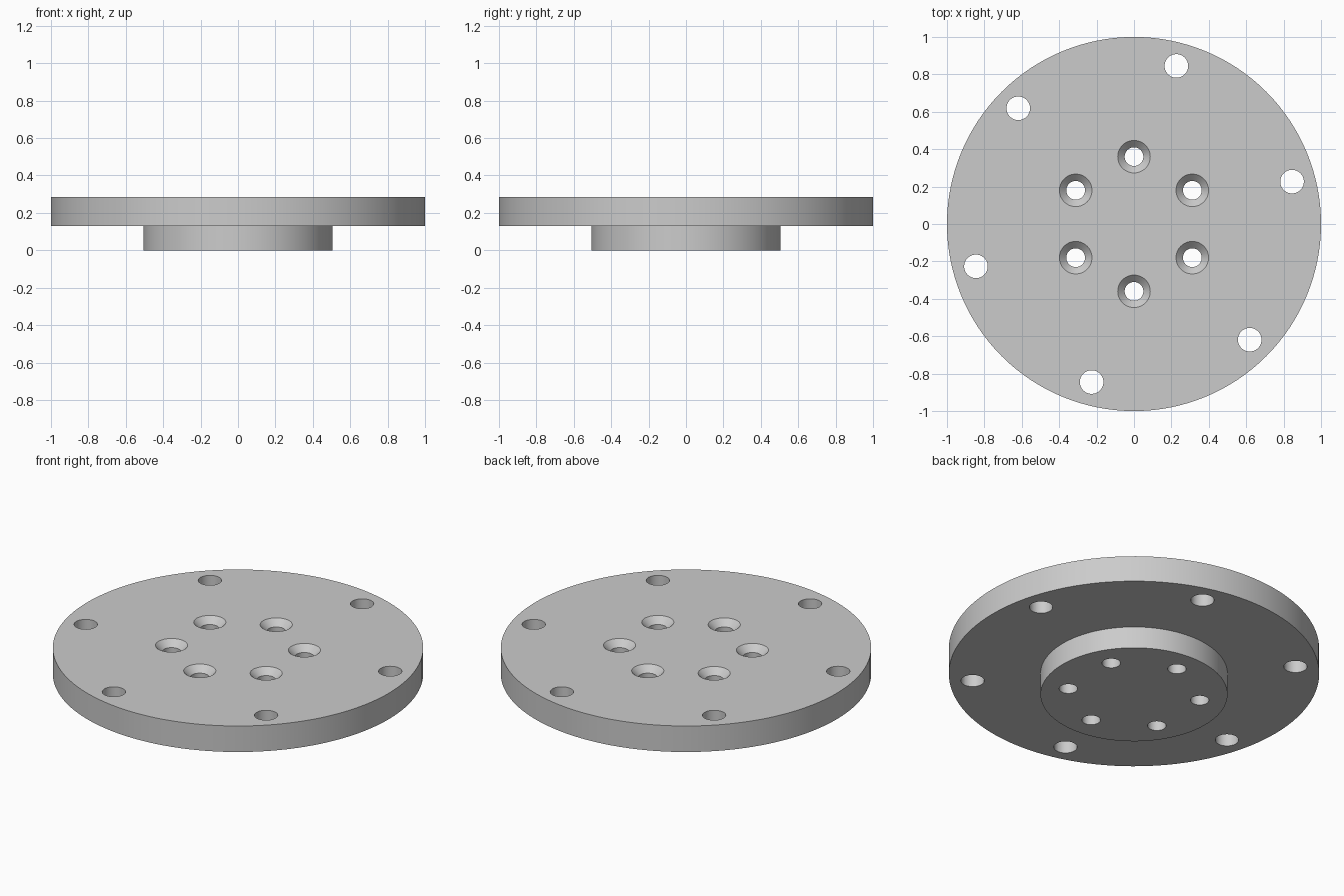
import bpy
import bmesh
from math import cos, sin, radians, pi

if "Cube" in bpy.data.objects:
    bpy.data.objects.remove(bpy.data.objects["Cube"])

TOP, STEP = 0.285, 0.13
PLATE_R, BOSS_R = 1.0, 0.505

steel = bpy.data.materials.new("light_grey_metal")
steel.use_nodes = True
steel.diffuse_color = (0.6, 0.6, 0.6, 1)
steel.node_tree.nodes["Principled BSDF"].inputs["Base Color"].default_value = (0.6, 0.6, 0.6, 1)


def lathe(name, profiles, sides):
    """Turn (radius, height) profiles into closed solids around given centres."""
    bm = bmesh.new()
    for (cx, cy), profile in profiles:
        rings = [[bm.verts.new((cx + r * cos(2 * pi * i / sides),
                                cy + r * sin(2 * pi * i / sides), z))
                  for i in range(sides)] for r, z in profile]
        for low, high in zip(rings, rings[1:]):
            for i in range(sides):
                j = (i + 1) % sides
                bm.faces.new((low[i], low[j], high[j], high[i]))
        bm.faces.new(rings[0][::-1])
        bm.faces.new(rings[-1])
    bmesh.ops.recalc_face_normals(bm, faces=bm.faces)
    mesh = bpy.data.meshes.new(name)
    bm.to_mesh(mesh)
    bm.free()
    mesh.materials.append(steel)
    obj = bpy.data.objects.new(name, mesh)
    bpy.context.collection.objects.link(obj)
    return obj


def circle(radius, start):
    return [(radius * cos(radians(start + 60 * k)), radius * sin(radians(start + 60 * k)))
            for k in range(6)]


# Round plate with a smaller boss underneath
flange = lathe("flange_plate", [((0, 0), [(BOSS_R, 0), (BOSS_R, STEP),
                                          (PLATE_R, STEP), (PLATE_R, TOP)])], 128)

# Straight outer holes and countersunk inner holes
straight = [(0.063, -0.1), (0.063, TOP + 0.1)]
sink = [(0.05, -0.1), (0.05, TOP - 0.037), (0.087, TOP), (0.087, TOP + 0.1)]
holes = [(c, straight) for c in circle(0.875, 15)] + [(c, sink) for c in circle(0.36, 30)]
cutter = lathe("hole_cutter", holes, 48)
cutter.hide_render = True

cut = flange.modifiers.new("holes", "BOOLEAN")
cut.operation = "DIFFERENCE"
cut.solver = "EXACT"
cut.object = cutter

bpy.ops.object.select_all(action="DESELECT")
flange.select_set(True)
bpy.context.view_layer.objects.active = flange
bpy.ops.object.modifier_apply(modifier=cut.name)
bpy.data.objects.remove(cutter)
bpy.ops.object.shade_smooth_by_angle(angle=radians(30))
